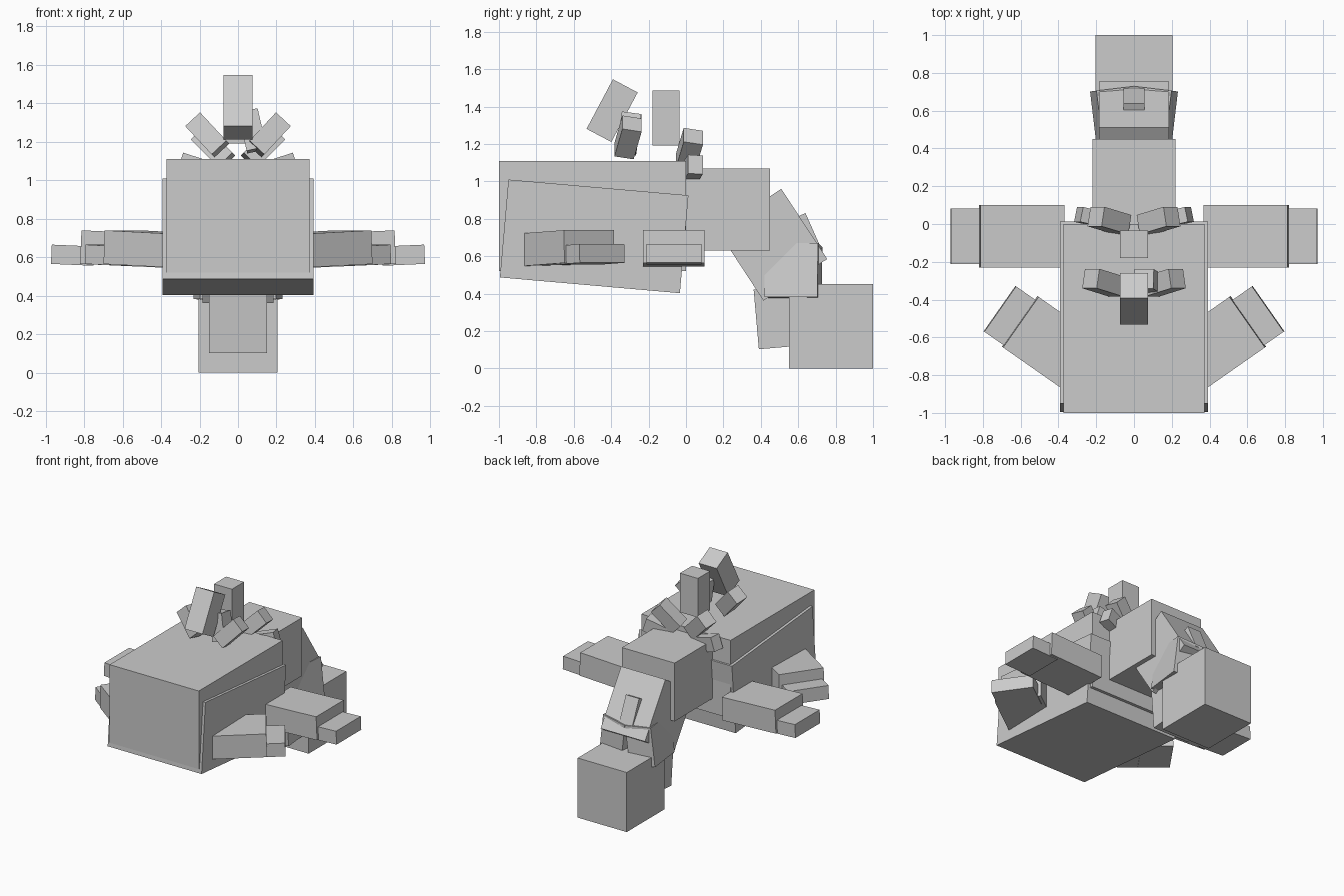
import bpy
from math import radians


def box(name, center, size, rot=(0, 0, 0)):
    """Flat-faced box; rotation in degrees."""
    bpy.ops.mesh.primitive_cube_add(size=1, location=center,
                                    rotation=[radians(a) for a in rot])
    ob = bpy.context.object
    ob.name = name
    ob.scale = size
    return ob


def pair(name, center, size, rot=(0, 0, 0)):
    """The same box on both sides of x = 0."""
    x, y, z = center
    rx, ry, rz = rot
    box(name + "_right", (x, y, z), size, (rx, ry, rz))
    box(name + "_left", (-x, y, z), size, (rx, -ry, -rz))


# Shell over the body, and the slightly pitched belly box
box("upper_shell", (0, -0.5, 0.815), (0.745, 1.0, 0.59))
box("belly", (0, -0.491, 0.706), (0.785, 0.966, 0.525), (-5, 0, 0))

# Straight side limbs with toes
pair("side_leg", (0.595, -0.065, 0.642), (0.445, 0.33, 0.175), (0, -2.5, 0))
pair("side_foot", (0.86, -0.065, 0.61), (0.22, 0.295, 0.1), (0, -2.5, 0))

# Angled limbs with toes
pair("angled_leg", (0.42, -0.645, 0.642), (0.445, 0.327, 0.175), (0, -2.5, 35))
pair("angled_foot", (0.62, -0.512, 0.61), (0.22, 0.293, 0.1), (0, -2.5, 35))

# Neck running back and bending down
box("neck_base", (0, 0.22, 0.85), (0.44, 0.46, 0.44))
box("neck_bend", (0, 0.462, 0.661), (0.37, 0.448, 0.407), (-56.8, 0, 0))
box("neck_ridge", (0, 0.655, 0.72), (0.11, 0.215, 0.06), (-66, 0, 0))
pair("neck_flare", (0.1, 0.574, 0.515), (0.2, 0.285, 0.29), (0, -6.8, -6.8))
box("neck_end", (0, 0.525, 0.275), (0.3, 0.3, 0.32), (5, 0, 0))
box("end_block", (0, 0.775, 0.225), (0.41, 0.45, 0.45))

# Spikes on the back
box("front_spike", (0, -0.395, 1.378), (0.15, 0.15, 0.3), (-28, 0, 0))
box("rear_spike", (0, -0.107, 1.338), (0.15, 0.145, 0.295))
spike = (0.105, 0.105, 0.205)
pair("front_side_spike", (0.16, -0.31, 1.235), spike, (-12, 43, 0))
box("odd_spike", (0.075, -0.305, 1.256), spike, (-8, -13, 0))
pair("rear_side_spike", (0.13, 0.018, 1.17), spike, (-12, 45, 0))
pair("rear_low_spike", (0.2, 0.03, 1.06), (0.105, 0.08, 0.2), (-12, 72, 0))
